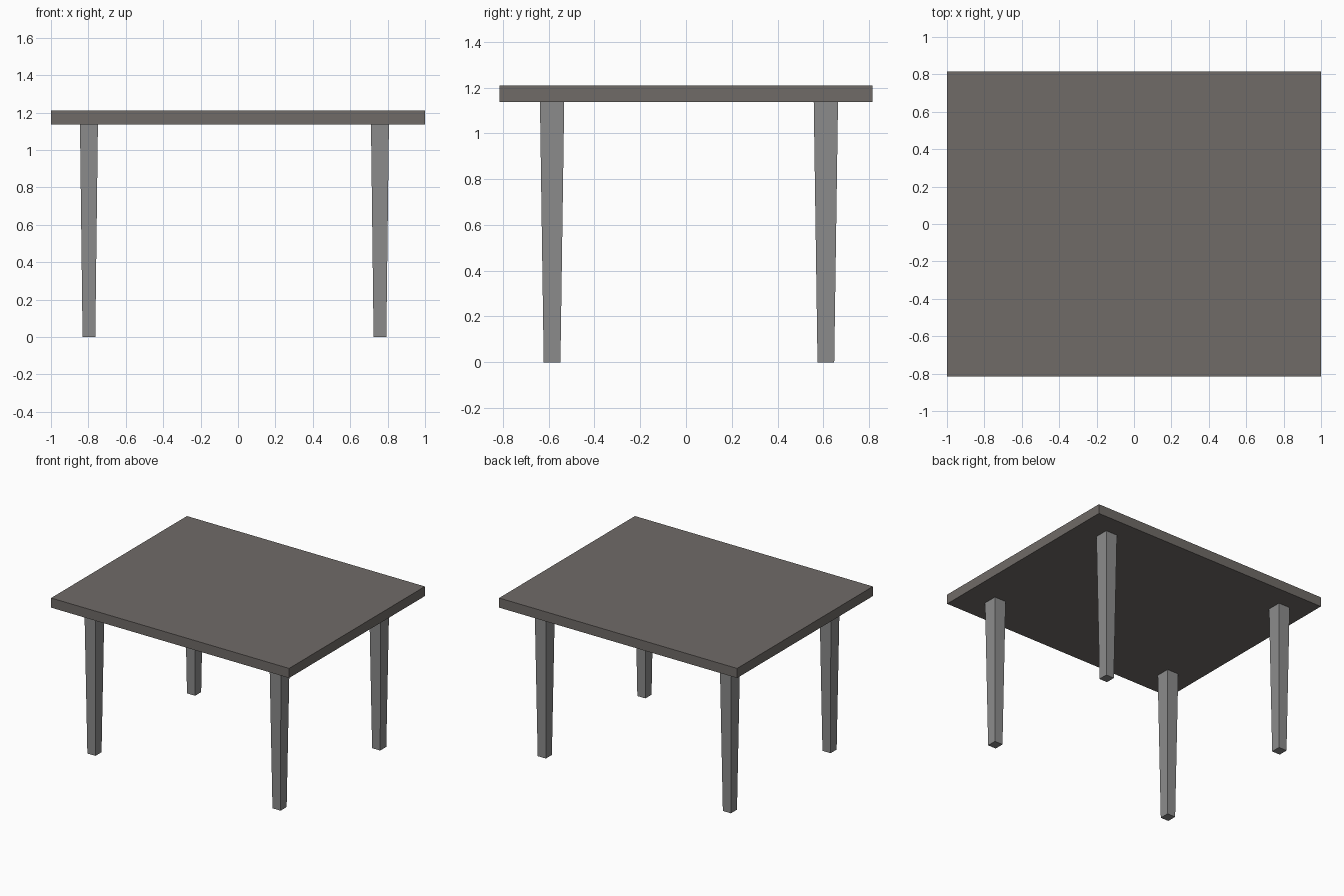
import bpy
import bmesh

if "Cube" in bpy.data.objects:
    bpy.data.objects.remove(bpy.data.objects["Cube"])


def material(name, rgb):
    m = bpy.data.materials.new(name)
    m.diffuse_color = (*rgb, 1.0)
    m.use_nodes = True
    m.node_tree.nodes["Principled BSDF"].inputs["Base Color"].default_value = m.diffuse_color
    return m


def tapered_box(name, centre, low, high, z0, z1, mat):
    """Box from z0 to z1 whose bottom size is low and top size is high."""
    bm = bmesh.new()
    bmesh.ops.create_cube(bm, size=1.0)
    for v in bm.verts:
        size, z = (high, z1) if v.co.z > 0 else (low, z0)
        v.co = (centre[0] + v.co.x * size[0], centre[1] + v.co.y * size[1], z)
    mesh = bpy.data.meshes.new(name)
    bm.to_mesh(mesh)
    bm.free()
    mesh.materials.append(mat)
    obj = bpy.data.objects.new(name, mesh)
    bpy.context.collection.objects.link(obj)
    return obj


top_mat = material("warm grey top", (0.162, 0.147, 0.137))
leg_mat = material("grey legs", (0.262, 0.262, 0.262))

UNDERSIDE, TOP = 1.137, 1.21

# Table top slab
tapered_box("table_top", (0, 0), (2.0, 1.63), (2.0, 1.63), UNDERSIDE, TOP, top_mat)

# Four tapered legs, set slightly off centre
for side, x in (("left", -0.797), ("right", 0.759)):
    for end, y in (("front", -0.585), ("back", 0.611)):
        tapered_box(f"{end}_{side}_leg", (x, y), (0.068, 0.073), (0.096, 0.106),
                    0.0, UNDERSIDE, leg_mat)
